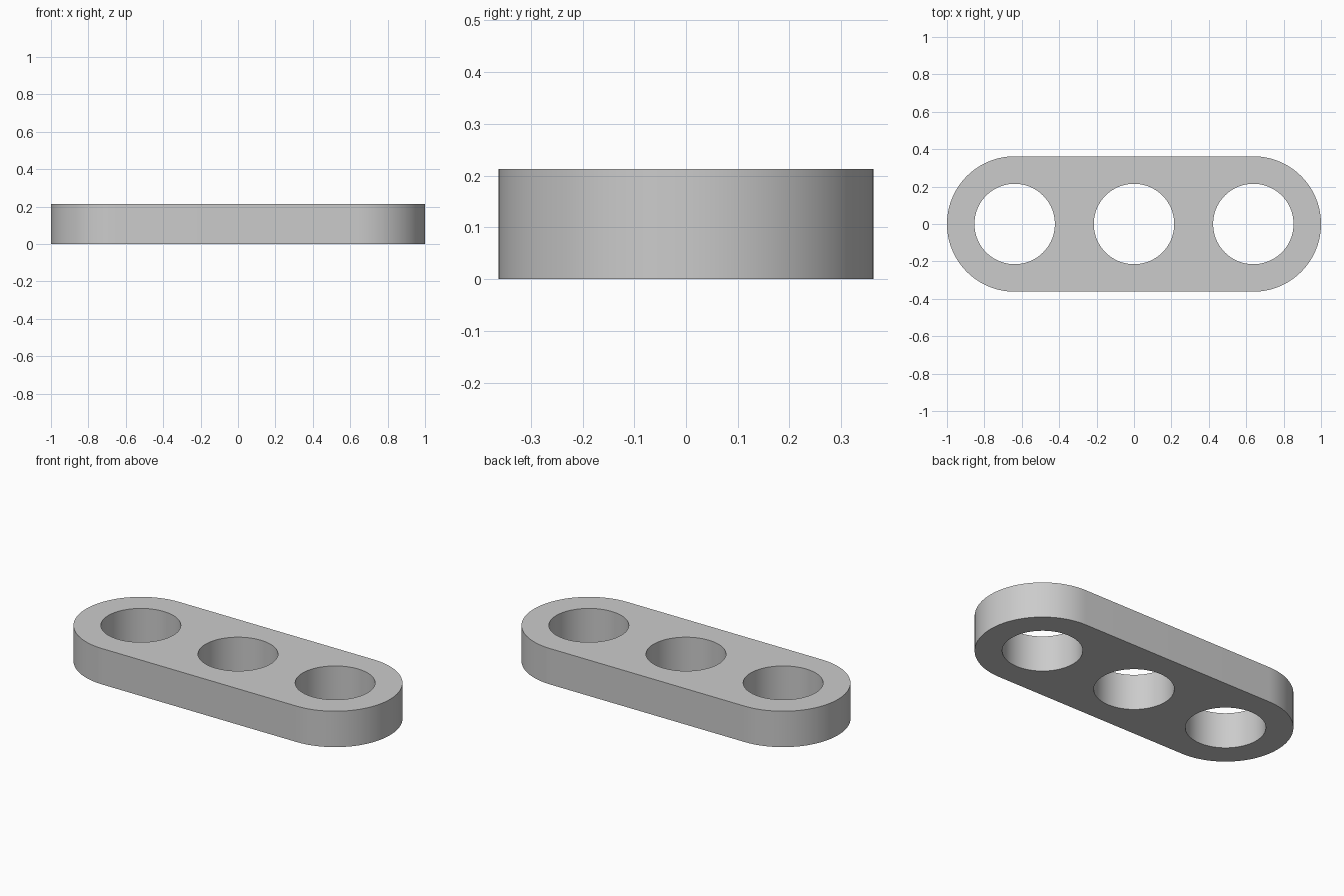
import bpy
import bmesh
from math import cos, sin, pi, radians

cube = bpy.data.objects.get("Cube")
if cube:
    bpy.data.objects.remove(cube, do_unlink=True)

HEIGHT = 0.213
END_RADIUS = 0.362
HOLE_RADIUS = 0.215
PITCH = 1 - END_RADIUS
STEPS = 48


def arc(cx, radius, start, sweep, count):
    """Points along an arc centred on the x axis."""
    return [(cx + radius * cos(start + sweep * i / count),
             radius * sin(start + sweep * i / count), 0) for i in range(count + 1)]


def add_loop(bm, points):
    """Closed ring of edges through the points."""
    verts = [bm.verts.new(p) for p in points]
    return [bm.edges.new((a, b)) for a, b in zip(verts, verts[1:] + verts[:1])]


# Rounded outline and three round holes
bm = bmesh.new()
edges = add_loop(bm, arc(PITCH, END_RADIUS, -pi / 2, pi, STEPS)
                 + arc(-PITCH, END_RADIUS, pi / 2, pi, STEPS))
for cx in (-PITCH, 0, PITCH):
    edges += add_loop(bm, arc(cx, HOLE_RADIUS, 0, 2 * pi, 2 * STEPS)[:-1])

# Fill the outline around the holes and raise it to full thickness
bmesh.ops.triangle_fill(bm, use_beauty=True, edges=edges, normal=(0, 0, 1))
raised = bmesh.ops.extrude_face_region(bm, geom=bm.faces[:], use_keep_orig=True)
top_verts = [g for g in raised["geom"] if isinstance(g, bmesh.types.BMVert)]
bmesh.ops.translate(bm, verts=top_verts, vec=(0, 0, HEIGHT))
bmesh.ops.recalc_face_normals(bm, faces=bm.faces[:])

mesh = bpy.data.meshes.new("link_plate")
bm.to_mesh(mesh)
bm.free()
plate = bpy.data.objects.new("link_plate", mesh)
bpy.context.collection.objects.link(plate)

# Plain grey finish
grey = bpy.data.materials.new("light_grey")
grey.use_nodes = True
colour = (0.6, 0.6, 0.6, 1)
grey.diffuse_color = colour
grey.node_tree.nodes["Principled BSDF"].inputs["Base Color"].default_value = colour
mesh.materials.append(grey)

# Smooth curved walls with crisp rims
bpy.ops.object.select_all(action='DESELECT')
plate.select_set(True)
bpy.context.view_layer.objects.active = plate
bpy.ops.object.shade_smooth_by_angle(angle=radians(30))
